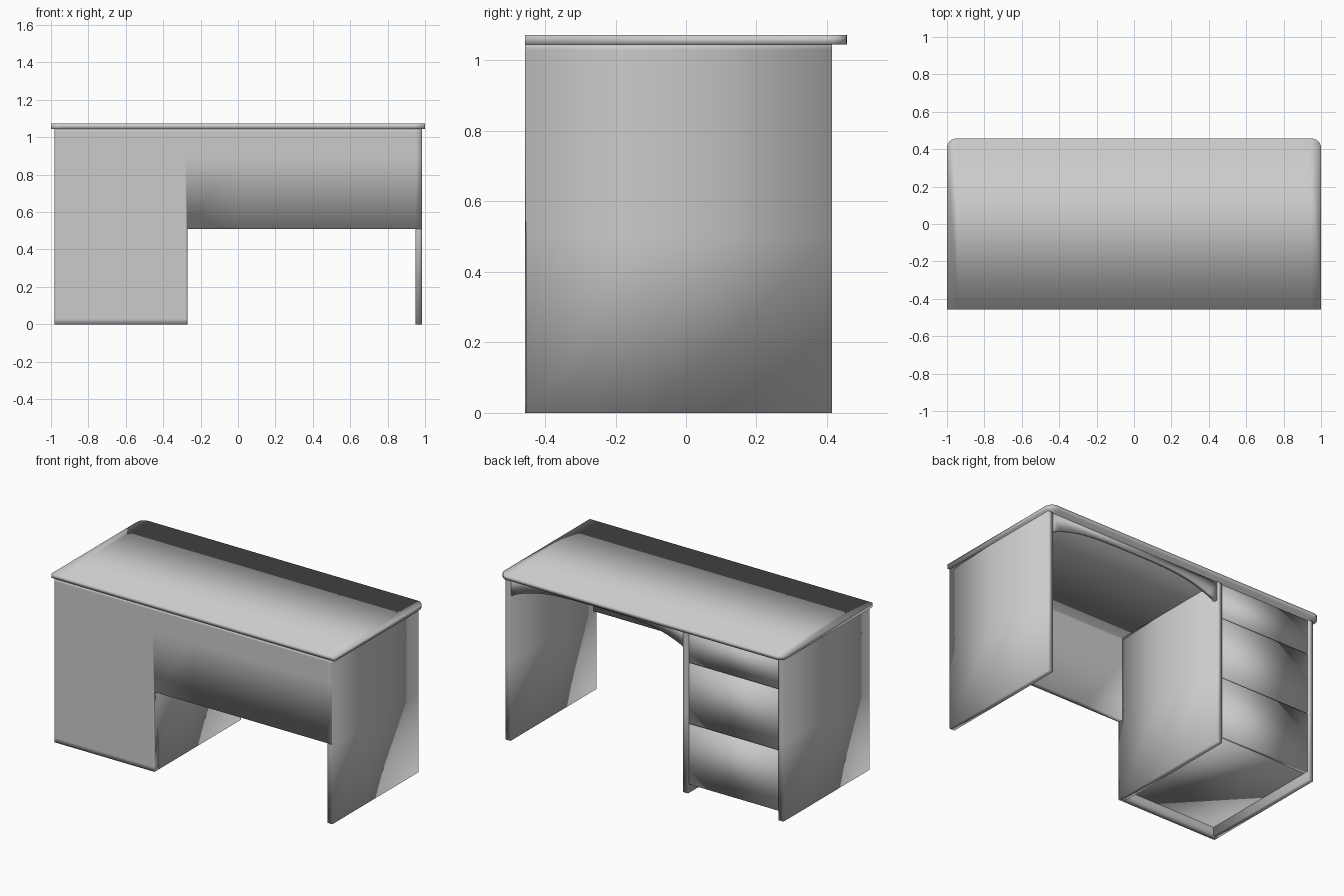
import bpy, bmesh, math

if "Cube" in bpy.data.objects:
    bpy.data.objects.remove(bpy.data.objects["Cube"])

GREY = bpy.data.materials.new("desk_grey")
GREY.diffuse_color = (0.55, 0.55, 0.55, 1)
GREY.use_nodes = True
GREY.node_tree.nodes["Principled BSDF"].inputs["Base Color"].default_value = GREY.diffuse_color


def prism(name, pts, to3d, offset, xs=(), ys=(), zs=()):
    """Extrude a closed outline, add loop cuts, shade fully smooth."""
    bm = bmesh.new()
    face = bm.faces.new([bm.verts.new(to3d(a, b)) for a, b in pts])
    ext = bmesh.ops.extrude_face_region(bm, geom=[face])
    verts = [v for v in ext['geom'] if isinstance(v, bmesh.types.BMVert)]
    bmesh.ops.translate(bm, verts=verts, vec=offset)
    for axis, cuts in enumerate((xs, ys, zs)):
        for c in cuts:
            p = [0, 0, 0]
            n = [0, 0, 0]
            p[axis], n[axis] = c, 1
            bmesh.ops.bisect_plane(bm, geom=bm.verts[:] + bm.edges[:] + bm.faces[:],
                                   plane_co=p, plane_no=n)
    bmesh.ops.recalc_face_normals(bm, faces=bm.faces)
    for f in bm.faces:
        f.smooth = True
    me = bpy.data.meshes.new(name)
    bm.to_mesh(me)
    bm.free()
    me.materials.append(GREY)
    obj = bpy.data.objects.new(name, me)
    bpy.context.collection.objects.link(obj)
    return obj


def box(name, x0, x1, y0, y1, z0, z1, **cuts):
    pts = [(x0, y0), (x1, y0), (x1, y1), (x0, y1)]
    return prism(name, pts, lambda a, b: (a, b, z0), (0, 0, z1 - z0), **cuts)


FRONT, BACK, T, UNDER = -0.457, 0.415, 0.035, 1.045
L0, L1, R0, R1 = -0.98, -0.27, 0.95, 0.985

# Desk top: square front corners, rounded corners on the sitting side
r = 0.05
outline = [(-1, FRONT), (1, FRONT)]
for cx, start in ((1 - r, 0), (-1 + r, 90)):
    for i in range(7):
        a = math.radians(start + 15 * i)
        outline.append((cx + r * math.cos(a), 0.457 - r + r * math.sin(a)))
prism("desk_top", outline, lambda a, b: (a, b, UNDER), (0, 0, 0.027),
      xs=(-0.94, 0.94))

# Upright side panels
for name, x0, x1 in (("left_side_panel", L0, L0 + T),
                     ("pedestal_inner_panel", L1 - T, L1),
                     ("right_side_panel", R0, R1)):
    box(name, x0, x1, FRONT + 0.003, BACK, 0, UNDER, ys=(-0.1,), zs=(0.5, 1.03))

# Front skin: full height over the pedestal, half height over the knee space
s0, s1 = L0 + 0.002, R1 - 0.002
skin = [(s0, 0), (L1, 0), (L1, 0.51), (s1, 0.51), (s1, UNDER), (s0, UNDER)]
prism("front_panel", skin, lambda a, b: (a, FRONT, b), (0, T, 0),
      xs=(s0 + 0.012, L1 - 0.012, 0.0, 0.65, R0), zs=(0.03, 0.9, 1.03))

# Pedestal floor and three slightly recessed drawer fronts
box("pedestal_floor", L0 + T, L1 - T, FRONT + T, BACK - 0.03, 0.055, 0.075)
for i, (z0, z1) in enumerate(((0.055, 0.435), (0.443, 0.825), (0.833, UNDER))):
    box(f"drawer_front_{i + 1}", L0 + T, L1 - T, BACK - 0.035, BACK - 0.01, z0, z1)

# Arched apron above the knee space
mid, half = (L1 + R0) / 2, (R0 - L1) / 2
arch = [(L1, UNDER), (R0, UNDER)]
for i in range(25):
    t = 1 - i / 12
    arch.append((mid + half * t, UNDER - 0.03 - 0.09 * abs(t) ** 3.5))
prism("knee_apron", arch, lambda a, b: (a, BACK - 0.03, b), (0, 0.025, 0))
